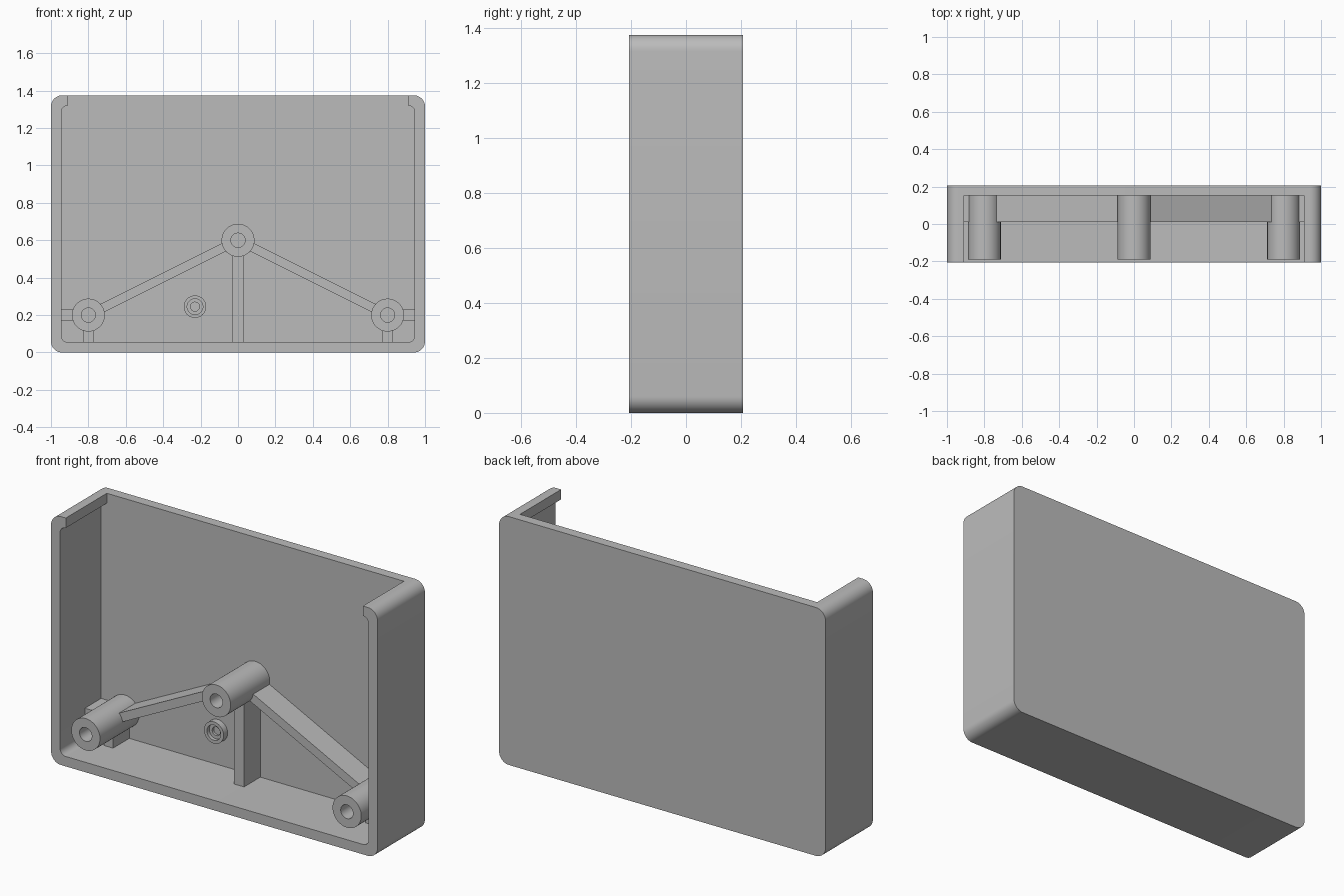
import bpy, bmesh, math
from mathutils import Vector, Matrix

if "Cube" in bpy.data.objects:
    bpy.data.objects.remove(bpy.data.objects["Cube"], do_unlink=True)

grey = bpy.data.materials.new("plain grey")
grey.use_nodes = True
colour = (0.5, 0.5, 0.5, 1)
grey.diffuse_color = colour
grey.node_tree.nodes["Principled BSDF"].inputs["Base Color"].default_value = colour

HEIGHT, FRONT, BACK = 1.375, -0.207, 0.207
WALL = 0.055
FLOOR = BACK - WALL      # inner face of the back panel
RIB_FRONT = 0.01


def finish(name, bm):
    bmesh.ops.remove_doubles(bm, verts=bm.verts, dist=1e-5)
    bmesh.ops.recalc_face_normals(bm, faces=bm.faces)
    mesh = bpy.data.meshes.new(name)
    bm.to_mesh(mesh)
    bm.free()
    mesh.materials.append(grey)
    obj = bpy.data.objects.new(name, mesh)
    bpy.context.collection.objects.link(obj)
    bpy.ops.object.select_all(action='DESELECT')
    obj.select_set(True)
    bpy.context.view_layer.objects.active = obj
    bpy.ops.object.shade_smooth_by_angle(angle=math.radians(30))
    return obj


def arc(cx, cz, r, start, end, n=10):
    return [(cx + r * math.cos(math.radians(start + (end - start) * i / n)),
             cz + r * math.sin(math.radians(start + (end - start) * i / n)))
            for i in range(n + 1)]


def prism(name, outline, y0, y1):
    """Extrude an x-z outline along y."""
    bm = bmesh.new()
    face = bm.faces.new([bm.verts.new((x, y0, z)) for x, z in outline])
    new = bmesh.ops.extrude_face_region(bm, geom=[face], use_keep_orig=True)["geom"]
    bmesh.ops.translate(bm, vec=(0, y1 - y0, 0),
                        verts=[v for v in new if isinstance(v, bmesh.types.BMVert)])
    return finish(name, bm)


def lathe(name, x, z, profile):
    """Spin a (radius, y) profile about the y direction."""
    bm = bmesh.new()
    verts = [bm.verts.new((r, y, 0)) for r, y in profile]
    edges = [bm.edges.new(pair) for pair in zip(verts, verts[1:])]
    bmesh.ops.spin(bm, geom=verts + edges, cent=(0, 0, 0), axis=(0, 1, 0),
                   angle=math.tau, steps=48)
    bmesh.ops.translate(bm, verts=bm.verts, vec=(x, 0, z))
    return finish(name, bm)


def rib(name, start, end, width):
    """Straight rib standing on the back panel between two x-z points."""
    a, b = Vector(start), Vector(end)
    side = (b - a).normalized().orthogonal() * width / 2
    return prism(name, [a + side, b + side, b - side, a - side], RIB_FRONT, FLOOR)


# Back panel with rounded corners
R, r = 0.06, 0.035
ox, ix = 1 - R, 1 - WALL - r
panel = (arc(ox, HEIGHT - R, R, 90, 0) + arc(ox, R, R, 0, -90)
         + arc(-ox, R, R, 270, 180) + arc(-ox, HEIGHT - R, R, 180, 90))
prism("back_panel", panel, FLOOR, BACK)

# Side and bottom walls, with short lips at the open top
top = HEIGHT - WALL - r
low = WALL + r
inner = (arc(-ix, top, r, 90, 180) + arc(-ix, low, r, 180, 270)
         + arc(ix, low, r, 270, 360) + arc(ix, top, r, 0, 90))
rim = [(ix, HEIGHT)] + panel + [(-ix, HEIGHT)] + inner
prism("rim_walls", rim, FRONT, FLOOR)

# Hollow screw posts
post_r, hole_r, post_front = 0.088, 0.038, -0.19
post_profile = [(post_r, FLOOR), (post_r, post_front), (hole_r, post_front),
                (hole_r, FLOOR), (0, FLOOR)]
peak = (0, 0.6)
lathe("centre_post", *peak, post_profile)
rib("centre_rib", (0, WALL), (0, peak[1] - 0.075), 0.06)

for side, s in (("left", 1), ("right", -1)):
    x, z = s * 0.8, 0.2
    lathe(side + "_post", x, z, post_profile)
    rib(side + "_bottom_rib", (x, WALL), (x, z - 0.075), 0.055)
    rib(side + "_side_rib", (s * (1 - WALL), z), (x + s * 0.075, z), 0.06)
    # Diagonal brace to the centre post, stopping inside each post wall
    a, b = Vector(peak), Vector((x, z))
    step = (b - a).normalized() * 0.075
    rib(side + "_brace", a + step, b - step, 0.048)

# Small stepped boss on the back panel
lathe("small_boss", -0.23, 0.245,
      [(0.06, FLOOR), (0.06, FLOOR - 0.035), (0.042, FLOOR - 0.035),
       (0.042, FLOOR - 0.015), (0.024, FLOOR - 0.015), (0.024, FLOOR - 0.001),
       (0, FLOOR - 0.001)])
